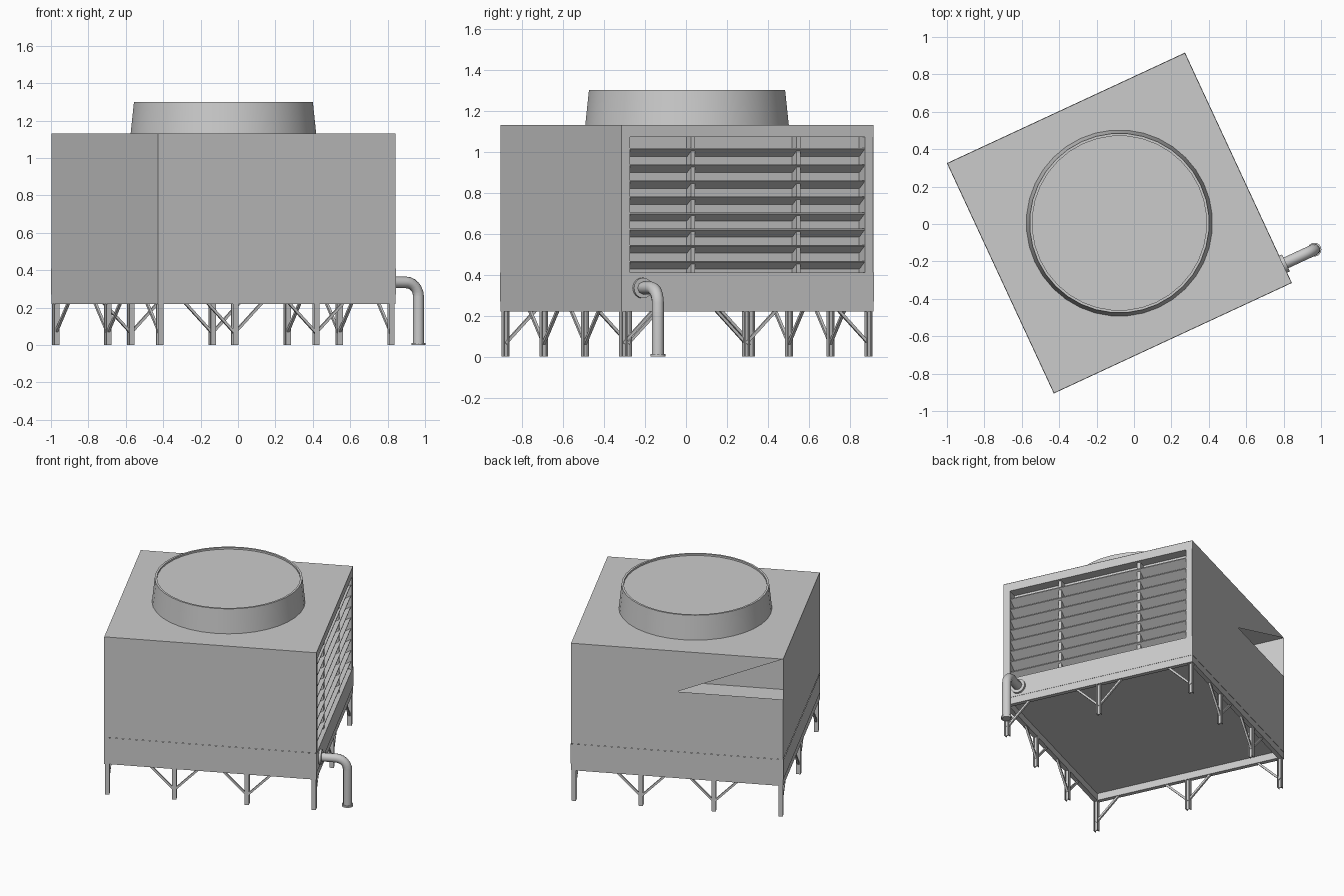
import bpy, bmesh
from math import sin, cos, pi, radians
from mathutils import Vector

if "Cube" in bpy.data.objects:
    bpy.data.objects.remove(bpy.data.objects["Cube"])

ANGLE = radians(24.9)
CENTRE = (-0.078, 0.005, 0)
HU, HV = 0.70, 0.677             # half sizes of the casing
Z_BEAM, Z_FLOOR, Z_SKIRT, Z_TOP = 0.22, 0.27, 0.41, 1.13


def place(name, data):
    ob = bpy.data.objects.new(name, data)
    bpy.context.collection.objects.link(ob)
    ob.location = CENTRE
    ob.rotation_euler[2] = ANGLE
    return ob


def mesh(name, verts, faces, recalc=True):
    me = bpy.data.meshes.new(name)
    me.from_pydata(verts, [], faces)
    bm = bmesh.new()
    bm.from_mesh(me)
    bmesh.ops.remove_doubles(bm, verts=bm.verts, dist=1e-5)
    if recalc:
        bmesh.ops.recalc_face_normals(bm, faces=bm.faces)
    bm.to_mesh(me)
    bm.free()
    return place(name, me)


def smooth(ob, deg=35):
    bpy.ops.object.select_all(action='DESELECT')
    ob.select_set(True)
    bpy.context.view_layer.objects.active = ob
    bpy.ops.object.shade_smooth_by_angle(angle=radians(deg))


def add_box(parts, a, b):
    """Axis-aligned box between two corners, appended to (verts, faces)."""
    v, f = parts
    n = len(v)
    v += [(x, y, z) for x in (a[0], b[0]) for y in (a[1], b[1]) for z in (a[2], b[2])]
    f += [[n + i for i in q] for q in
          ((0, 1, 3, 2), (4, 6, 7, 5), (0, 4, 5, 1), (2, 3, 7, 6), (0, 2, 6, 4), (1, 5, 7, 3))]


def add_bar(parts, p, q, t):
    """Square bar of thickness t between two points."""
    v, f = parts
    p, q = Vector(p), Vector(q)
    d = (q - p).normalized()
    side = d.cross(Vector((0, 0, 1))).normalized() * t / 2
    up = side.cross(d).normalized() * t / 2
    n = len(v)
    v += [tuple(e + s * side + u * up) for e in (p, q) for s, u in ((-1, -1), (1, -1), (1, 1), (-1, 1))]
    f += [[n + i for i in k] for k in
          ((0, 1, 2, 3), (7, 6, 5, 4), (0, 4, 5, 1), (1, 5, 6, 2), (2, 6, 7, 3), (3, 7, 4, 0))]


def lathe(name, profile, n, axis='Z', origin=(0, 0, 0)):
    v, f = [], []
    for r, h in profile:
        for i in range(n):
            a = 2 * pi * i / n
            p = (r * cos(a), r * sin(a), h) if axis == 'Z' else (h, r * cos(a), r * sin(a))
            v.append(tuple(p[k] + origin[k] for k in range(3)))
    for j in range(len(profile) - 1):
        for i in range(n):
            k = (i + 1) % n
            f.append((j * n + i, j * n + k, (j + 1) * n + k, (j + 1) * n + i))
    f.append(list(range((len(profile) - 1) * n, len(profile) * n)))
    ob = mesh(name, v, f)
    smooth(ob)
    return ob


# Casing shell: roof, two full walls, and the back wall with its open triangle
O0, O1, OV = 0.40, 1.07, 0.632   # louvre opening
v = [(-HU, -HV, Z_SKIRT), (HU, -HV, Z_SKIRT), (HU, HV, Z_SKIRT), (-HU, HV, Z_SKIRT),
     (-HU, -HV, Z_TOP), (HU, -HV, Z_TOP), (HU, HV, Z_TOP), (-HU, HV, Z_TOP),
     (-HU, HV, 0.84), (0, HV, 0.84)]
mesh("casing", v, [(4, 5, 6, 7), (0, 1, 5, 4), (3, 0, 4, 7, 8), (3, 8, 9, 2), (2, 9, 7, 6)])

# Water basin: skirt walls and floor
e = 0.002
v = [(s * (HU + e), t * (HV + e), z) for z in (Z_FLOOR, Z_SKIRT)
     for s, t in ((-1, -1), (1, -1), (1, 1), (-1, 1))]
mesh("basin", v, [(3, 2, 1, 0), (0, 1, 5, 4), (1, 2, 6, 5), (2, 3, 7, 6), (3, 0, 4, 7)])

# Louvre frame around the opening
D = 0.07
fr = ([], [])
add_box(fr, (HU - D, -HV, O1), (HU, HV, Z_TOP - 0.001))
for s in (-1, 1):
    add_box(fr, (HU - D, s * (HV - 0.001), Z_SKIRT), (HU, s * OV, O1))
add_box(fr, (HU - D, -HV + 0.001, O0 - 0.02), (HU, HV - 0.001, O0 + 0.005))
mesh("louvre_frame", *fr)
mesh("louvre_back_panel", [(HU - D, -OV, O0), (HU - D, OV, O0), (HU - D, OV, O1), (HU - D, -OV, O1)],
     [(0, 1, 2, 3)], recalc=False)

# Slats rising outward, and mullions
sl = ([], [])
for i in range(8):
    z = 0.445 + i * 0.0785
    n = len(sl[0])
    for y in (-OV, OV):
        sl[0].extend([(HU - 0.065, y, z - 0.018), (HU - 0.006, y, z + 0.016),
                      (HU - 0.006, y, z + 0.022), (HU - 0.065, y, z - 0.012)])
    sl[1].extend([[n + k for k in q] for q in
                  ((0, 1, 2, 3), (7, 6, 5, 4), (0, 4, 5, 1), (1, 5, 6, 2), (2, 6, 7, 3), (3, 7, 4, 0))])
mesh("louvre_slats", *sl)
mu = ([], [])
for y in (-0.283, 0.283):
    add_box(mu, (HU - D, y - 0.011, O0), (HU - 0.02, y + 0.011, O1))
mesh("louvre_mullions", *mu)

# Support beams under the basin edge
bm_ = ([], [])
B = 0.03
for s in (-1, 1):
    add_box(bm_, (-HU, s * HV, Z_BEAM), (HU, s * (HV - B), Z_FLOOR))
    add_box(bm_, (s * HU, -HV + B, Z_BEAM), (s * (HU - B), HV - B, Z_FLOOR))
mesh("support_beams", *bm_)

# Legs (H section) and diagonal braces
legs, braces = ([], []), ([], [])
LU, LV, W, T = HU - 0.018, HV - 0.018, 0.015, 0.005
low, run = 0.065, 0.165


def leg(x, y, directions):
    for s in (-1, 1):
        add_box(legs, (x - W, y + s * W, 0), (x + W, y + s * (W - T), Z_BEAM))
    add_box(legs, (x - T / 2, y - W + T, 0), (x + T / 2, y + W - T, Z_BEAM))
    for dx, dy in directions:
        add_bar(braces, (x, y, low), (x + dx * run, y + dy * run, Z_BEAM + 0.01), 0.014)


for s in (-1, 1):
    leg(s * LU, 0, [(0, 1), (0, -1)])
    for t in (-1, 1):
        leg(s * LU, t * LV, [(0, -t)])
        leg(s * 0.24, t * LV, [(1, 0), (-1, 0)])
mesh("legs", *legs)
mesh("leg_braces", *braces)

# Fan stack: tapered ring with a flat cover just inside the rim
lathe("fan_stack", [(0.498, Z_TOP), (0.48, 1.30), (0.466, 1.30), (0.466, 1.288)], 36)

# Outlet pipe with a bend, wall flange and foot flange
PU, PV, PZ, R = 0.886, -0.568, 0.335, 0.075
cu = bpy.data.curves.new("outlet_pipe", 'CURVE')
cu.dimensions = '3D'
cu.bevel_depth = 0.031
cu.bevel_resolution = 2
cu.use_fill_caps = True
pts = [(HU - 0.01, PV, PZ)]
pts += [(PU - R + R * sin(a), PV, PZ - R + R * cos(a)) for a in [pi / 2 * i / 6 for i in range(7)]]
pts += [(PU, PV, 0.0)]
sp = cu.splines.new('POLY')
sp.points.add(len(pts) - 1)
for p, c in zip(sp.points, pts):
    p.co = (*c, 1)
sp.use_smooth = True
place("outlet_pipe", cu)
lathe("pipe_wall_flange", [(0.05, 0), (0.05, 0.018), (0.03, 0.018)], 16, 'X', (HU, PV, PZ))
lathe("pipe_foot_flange", [(0.037, 0), (0.037, 0.012), (0.03, 0.012)], 16, 'Z', (PU, PV, 0))
